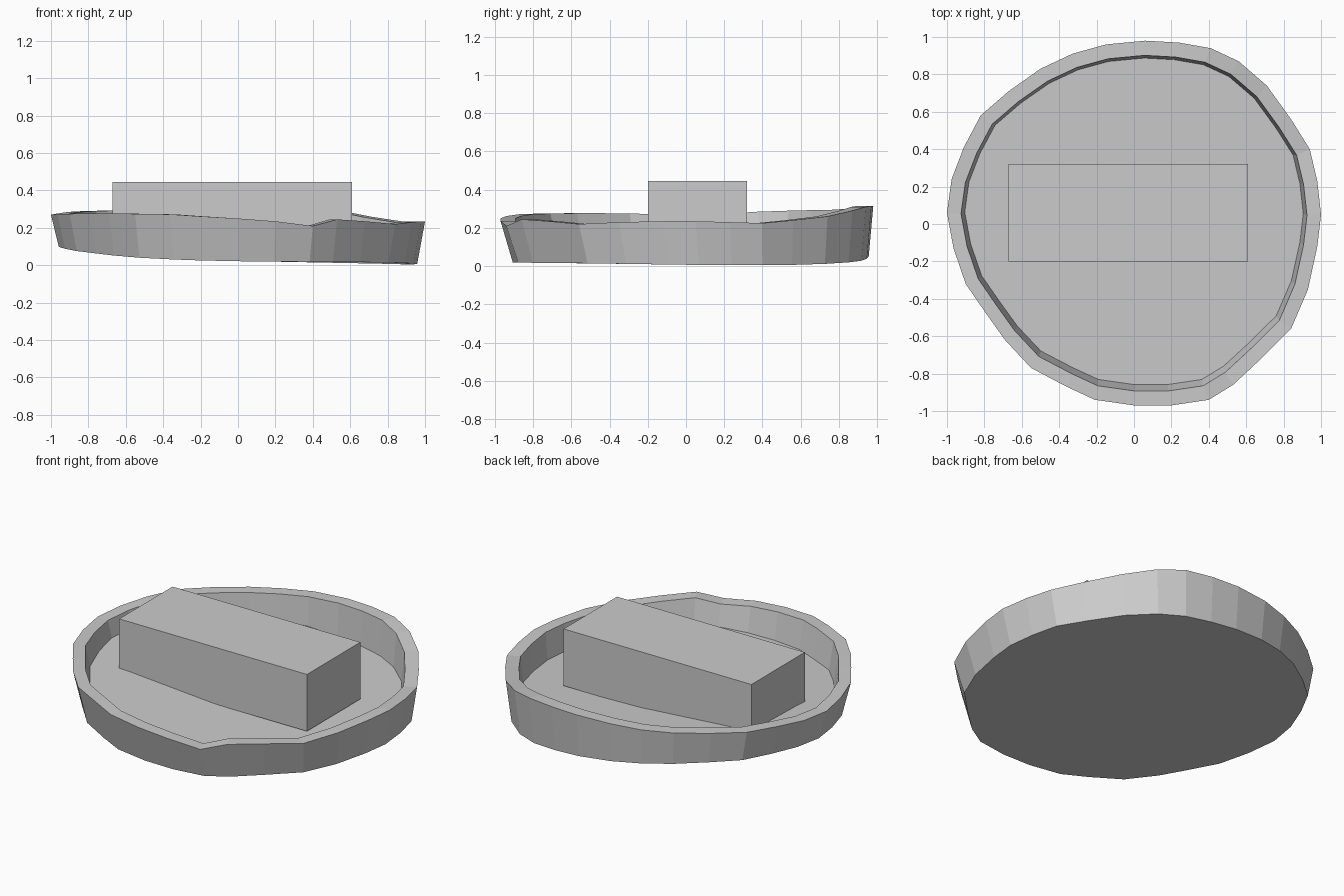
import bpy, bmesh, math

if "Cube" in bpy.data.objects:
    bpy.data.objects.remove(bpy.data.objects["Cube"])

# Uneven outer rim of the dish: x, y, rim height
RIM = [
    (.06, .98, .315), (.24, .97, .315), (.41, .94, .31), (.56, .87, .29),
    (.71, .74, .26), (.84, .56, .24), (.94, .40, .225), (.98, .23, .23),
    (1.0, .05, .235), (.98, -.12, .235), (.93, -.35, .23), (.84, -.56, .22),
    (.68, -.72, .235), (.53, -.86, .245), (.40, -.94, .21), (.20, -.97, .235),
    (0, -.97, .25), (-.21, -.94, .262), (-.36, -.87, .272), (-.55, -.77, .275),
    (-.69, -.62, .277), (-.79, -.48, .277), (-.90, -.32, .275), (-.965, -.13, .272),
    (-1.0, .06, .27), (-.975, .24, .275), (-.91, .41, .285), (-.82, .58, .29),
    (-.67, .71, .293), (-.50, .83, .295), (-.33, .91, .30), (-.15, .96, .31),
]


def base_height(x, y):
    """Gently warped, tilted underside of the dish."""
    a = math.atan2(y, x)
    return (.045 - .044 * math.cos(a) + .0175 * math.sin(a)
            + .006 * math.cos(2 * a) - .015 * math.sin(2 * a))


def finish(bm, name):
    bmesh.ops.recalc_face_normals(bm, faces=bm.faces)
    mesh = bpy.data.meshes.new(name)
    bm.to_mesh(mesh)
    bm.free()
    obj = bpy.data.objects.new(name, mesh)
    bpy.context.collection.objects.link(obj)
    return obj


def build_dish():
    bm = bmesh.new()
    # Underside, outer rim, inner rim and floor outlines
    rings = [
        [(x * .958, y * .955 + .02, base_height(x, y)) for x, y, z in RIM],
        RIM,
        [(x * .925, y * .92, z) for x, y, z in RIM],
        [(x * .905, y * .895 + .01, base_height(x, y) + .067) for x, y, z in RIM],
    ]
    loops = [[bm.verts.new(p) for p in ring] for ring in rings]
    n = len(RIM)
    for lower, upper in zip(loops, loops[1:]):
        for i in range(n):
            j = (i + 1) % n
            bm.faces.new((lower[i], lower[j], upper[j], upper[i]))
    bm.faces.new(loops[0])
    bm.faces.new(loops[-1])
    return finish(bm, "dish")


def build_block():
    # Rectangular block resting in the dish
    bm = bmesh.new()
    bmesh.ops.create_cube(bm, size=1)
    bmesh.ops.scale(bm, vec=(1.28, .52, .35), verts=bm.verts)
    bmesh.ops.translate(bm, vec=(-.03, .06, .27), verts=bm.verts)
    return finish(bm, "block")


build_dish()
build_block()
